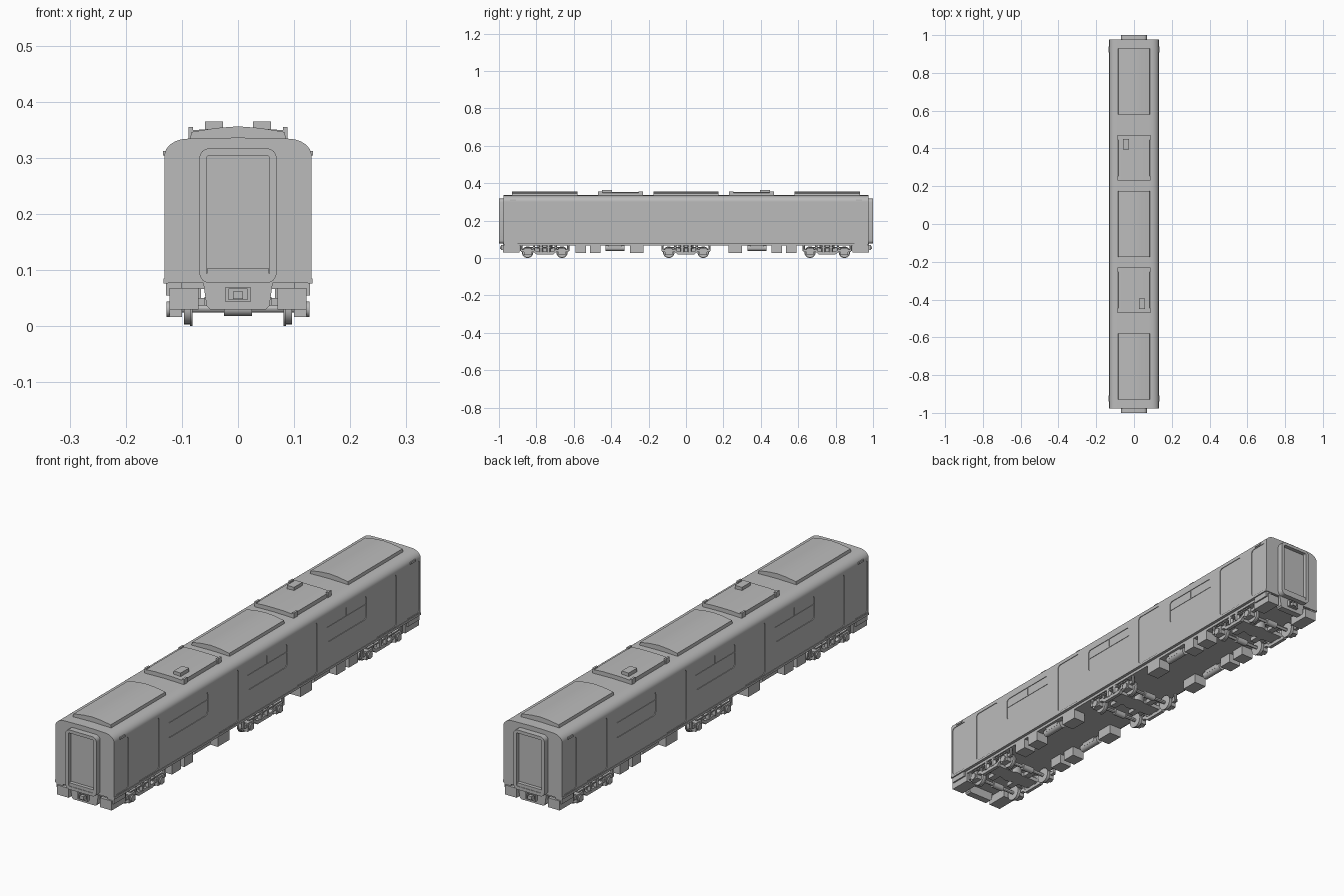
import bpy, bmesh, math
from mathutils import Vector, Matrix

cube = bpy.data.objects.get("Cube")
if cube:
    bpy.data.objects.remove(cube, do_unlink=True)

grey = bpy.data.materials.new("plain grey")
grey.use_nodes = True
grey.diffuse_color = (0.5, 0.5, 0.5, 1)
grey.node_tree.nodes["Principled BSDF"].inputs["Base Color"].default_value = (0.5, 0.5, 0.5, 1)
parts = []


def finish(name, bm):
    bmesh.ops.recalc_face_normals(bm, faces=bm.faces)
    mesh = bpy.data.meshes.new(name)
    bm.to_mesh(mesh)
    bm.free()
    mesh.materials.append(grey)
    obj = bpy.data.objects.new(name, mesh)
    bpy.context.collection.objects.link(obj)
    parts.append(obj)
    return obj


def add_box(bm, x, y, z):
    """Box from (low, high) ranges."""
    size = [r[1] - r[0] for r in (x, y, z)]
    mid = [(r[1] + r[0]) / 2 for r in (x, y, z)]
    m = Matrix.Translation(mid) @ Matrix.Diagonal((*size, 1))
    bmesh.ops.create_cube(bm, size=1, matrix=m)


def add_cyl(bm, center, radius, length, axis, sides=20, tip=None):
    turn = {"X": Matrix.Rotation(math.pi / 2, 4, "Y"),
            "Y": Matrix.Rotation(-math.pi / 2, 4, "X"), "Z": Matrix()}[axis]
    bmesh.ops.create_cone(bm, cap_ends=True, segments=sides, radius1=radius,
                          radius2=radius if tip is None else tip, depth=length,
                          matrix=Matrix.Translation(center) @ turn)


def add_prism(bm, pts, axis, a, b):
    """Extrude an outline: (x, z) along Y or (y, z) along X. Returns the end face at b."""
    place = (lambda u, v, t: (u, t, v)) if axis == "Y" else (lambda u, v, t: (t, u, v))
    lo = [bm.verts.new(place(u, v, a)) for u, v in pts]
    hi = [bm.verts.new(place(u, v, b)) for u, v in pts]
    bm.faces.new(lo)
    end = bm.faces.new(hi)
    n = len(pts)
    for i in range(n):
        j = (i + 1) % n
        bm.faces.new((lo[i], lo[j], hi[j], hi[i]))
    return end


def rounded(u0, u1, v0, v1, r, steps=4):
    pts = []
    corners = ((u1 - r, v1 - r), (u0 + r, v1 - r), (u0 + r, v0 + r), (u1 - r, v0 + r))
    for q, (cu, cv) in enumerate(corners):
        for s in range(steps + 1):
            t = math.pi / 2 * (q + s / steps)
            pts.append((cu + r * math.cos(t), cv + r * math.sin(t)))
    return pts


# Body shell with rounded roof shoulders
roof = [(0.089 + 0.042 * math.cos(t), 0.304 + 0.03 * math.sin(t))
        for t in [math.pi / 2 * i / 8 for i in range(9)]]
half = [(0.131, 0.077)] + roof
outline = half + [(0, 0.336)] + [(-x, z) for x, z in reversed(half)]
bm = bmesh.new()
add_prism(bm, outline, "Y", -0.976, 0.976)
body = finish("body_shell", bm)

# Shallow recesses for side doors, cab doors and windows
DOORS = (-0.755, -0.25, 0.25, 0.755)
WINDOWS = (-0.505, 0, 0.505)
bm = bmesh.new()
for s in (-1, 1):
    a, b = s * 0.1285, s * 0.15
    for y in DOORS:
        add_prism(bm, rounded(y - 0.066, y + 0.066, 0.088, 0.3, 0.014), "X", a, b)
    for y in (-0.927, 0.927):
        add_prism(bm, rounded(y - 0.042, y + 0.042, 0.088, 0.3, 0.014), "X", a, b)
    for y in WINDOWS:
        add_prism(bm, rounded(y - 0.126, y + 0.126, 0.19, 0.285, 0.014), "X", a, b)
cutter = finish("recess_cutter", bm)
cutter.hide_render = True
mod = body.modifiers.new("recesses", "BOOLEAN")
mod.operation, mod.solver, mod.object = "DIFFERENCE", "EXACT", cutter
bpy.context.view_layer.objects.active = body
bpy.ops.object.modifier_apply(modifier=mod.name)
parts.remove(cutter)
bpy.data.objects.remove(cutter, do_unlink=True)

# Window bars: transom with a short upright above it
bm = bmesh.new()
for s in (-1, 1):
    x = sorted((s * 0.128, s * 0.1302))
    for y in WINDOWS:
        add_box(bm, x, (y - 0.125, y + 0.125), (0.247, 0.25))
        add_box(bm, x, (y - 0.0015, y + 0.0015), (0.25, 0.285))
finish("window_bars", bm)

# Lower side lips, gutter lamps and underframe
bm = bmesh.new()
for s in (-1, 1):
    add_box(bm, sorted((s * 0.125, s * 0.133)), (-0.976, 0.976), (0.076, 0.085))
    for y in (-0.925, 0.925):
        add_box(bm, sorted((s * 0.126, s * 0.134)), (y - 0.016, y + 0.016), (0.304, 0.312))
finish("side_trim", bm)
bm = bmesh.new()
add_box(bm, (-0.12, 0.12), (-0.965, 0.965), (0.066, 0.078))
finish("underframe", bm)

# Roof air units: long crowned ones and short flat ones with a small hatch
for y in (-0.755, 0, 0.755):
    bm = bmesh.new()
    add_prism(bm, [(-0.086, 0.33), (0.086, 0.33), (0.083, 0.346), (0.04, 0.353),
                   (0, 0.356), (-0.04, 0.353), (-0.083, 0.346)], "Y", y - 0.174, y + 0.174)
    finish("long_roof_unit", bm)
for s in (-1, 1):
    y = s * 0.35
    bm = bmesh.new()
    add_prism(bm, [(-0.085, 0.33), (0.085, 0.33), (0.083, 0.349), (0.04, 0.352),
                   (-0.04, 0.352), (-0.083, 0.349)], "Y", y - 0.12, y + 0.12)
    for sx in (-1, 1):
        for dy in (-0.108, 0.108):
            add_box(bm, sorted((sx * 0.08, sx * 0.088)), (y + dy - 0.012, y + dy + 0.012), (0.33, 0.355))
    finish("short_roof_unit", bm)
    bm = bmesh.new()
    add_box(bm, sorted((-s * 0.027, -s * 0.059)), (s * 0.422 - 0.027, s * 0.422 + 0.027), (0.35, 0.365))
    finish("roof_hatch", bm)

# Ends: gangway with recessed door, coupler and corner skirts
for s in (-1, 1):
    bm = bmesh.new()
    end = add_prism(bm, rounded(-0.069, 0.069, 0.077, 0.317, 0.018), "Y", s * 0.97, s)
    bm.normal_update()
    bmesh.ops.inset_region(bm, faces=[end], thickness=0.013)
    hole = bmesh.ops.extrude_face_region(bm, geom=[end])
    bmesh.ops.translate(bm, vec=(0, -s * 0.016, 0),
                        verts=[v for v in hole["geom"] if isinstance(v, bmesh.types.BMVert)])
    bmesh.ops.delete(bm, geom=[end], context="FACES_ONLY")
    add_box(bm, (-0.055, 0.055), sorted((s * 0.982, s * 0.998)), (0.089, 0.103))
    finish("gangway", bm)

    bm = bmesh.new()
    add_prism(bm, [(-0.062, 0.078), (0.062, 0.078), (0.056, 0.036), (0.05, 0.03),
                   (-0.05, 0.03), (-0.056, 0.036)], "Y", s * 0.95, s * 0.978)
    finish("coupler_plate", bm)
    bm = bmesh.new()
    for x in ((-0.022, -0.017), (0.017, 0.022)):
        add_box(bm, x, sorted((s * 0.97, s * 0.99)), (0.043, 0.07))
    for z in ((0.043, 0.047), (0.066, 0.07)):
        add_box(bm, (-0.02, 0.02), sorted((s * 0.97, s * 0.99)), z)
    add_box(bm, (-0.009, 0.009), sorted((s * 0.97, s * 0.995)), (0.048, 0.062))
    finish("coupler", bm)

    bm = bmesh.new()
    for sx in (-1, 1):
        add_box(bm, sorted((sx * 0.07, sx * 0.122)), sorted((s * 0.89, s * 0.978)), (0.03, 0.068))
        add_box(bm, sorted((sx * 0.1, sx * 0.128)), sorted((s * 0.9, s * 0.972)), (0.055, 0.077))
    finish("corner_skirts", bm)

# Equipment boxes and air tanks under the floor
bm = bmesh.new()
tanks = bmesh.new()
for sx in (-1, 1):
    for sy in (-1, 1):
        for y0, y1 in ((0.227, 0.3), (0.457, 0.513), (0.535, 0.592)):
            add_box(bm, sorted((sx * 0.066, sx * 0.12)), sorted((sy * y0, sy * y1)), (0.027, 0.068))
        add_cyl(tanks, (sx * 0.095, sy * 0.38, 0.053), 0.015, 0.1, "Y")
        add_box(tanks, sorted((sx * 0.08, sx * 0.11)), sorted((sy * 0.345, sy * 0.415)), (0.05, 0.068))
finish("equipment_boxes", bm)
finish("air_tanks", tanks)

# Bogies
side = [(-0.128, 0.045), (-0.128, 0.032), (-0.06, 0.032), (-0.045, 0.02), (0.045, 0.02),
        (0.06, 0.032), (0.128, 0.032), (0.128, 0.045), (0.06, 0.045), (0.045, 0.035),
        (-0.045, 0.035), (-0.06, 0.045)]
for cy in (-0.755, 0, 0.755):
    frame, wheels = bmesh.new(), bmesh.new()
    for sx in (-1, 1):
        add_prism(frame, [(cy + y, z) for y, z in side], "X", sx * 0.104, sx * 0.118)
        add_box(frame, sorted((sx * 0.108, sx * 0.121)), (cy - 0.1, cy + 0.1), (0.055, 0.06))
        for dy in (-0.02, 0.02):
            add_cyl(frame, (sx * 0.111, cy + dy, 0.05), 0.011, 0.036, "Z", 12)
        for dy in (-0.126, -0.058, 0.058, 0.126):
            add_cyl(frame, (sx * 0.111, cy + dy, 0.052), 0.006, 0.03, "Z", 8)
        for dy in (-0.092, 0.092):
            add_box(frame, sorted((sx * 0.1, sx * 0.122)), (cy + dy - 0.02, cy + dy + 0.02), (0.016, 0.05))
            add_cyl(frame, (sx * 0.12, cy + dy, 0.03), 0.014, 0.014, "X", 16)
            add_cyl(wheels, (sx * 0.091, cy + dy, 0.031), 0.028, 0.011, "X", 24)
            add_cyl(wheels, (sx * 0.0835, cy + dy, 0.031), 0.031, 0.004, "X", 24)
    for dy in (-0.092, 0.092):
        add_cyl(wheels, (0, cy + dy, 0.031), 0.007, 0.22, "X", 12)
        add_cyl(wheels, (0, cy + dy, 0.031), 0.013, 0.05, "X", 16)
    # Cross bolster with a central pivot
    add_box(frame, (-0.108, 0.108), (cy - 0.032, cy + 0.032), (0.034, 0.05))
    for sx in (-1, 1):
        add_box(frame, sorted((sx * 0.035, sx * 0.06)), (cy - 0.075, cy + 0.075), (0.036, 0.052))
    add_cyl(frame, (0, cy, 0.052), 0.04, 0.036, "Z", 20)
    finish("bogie_frame", frame)
    finish("wheelsets", wheels)

# Smooth shading with sharp edges kept
bpy.ops.object.select_all(action="DESELECT")
for obj in parts:
    obj.select_set(True)
bpy.context.view_layer.objects.active = body
bpy.ops.object.shade_smooth_by_angle(angle=math.radians(30))
